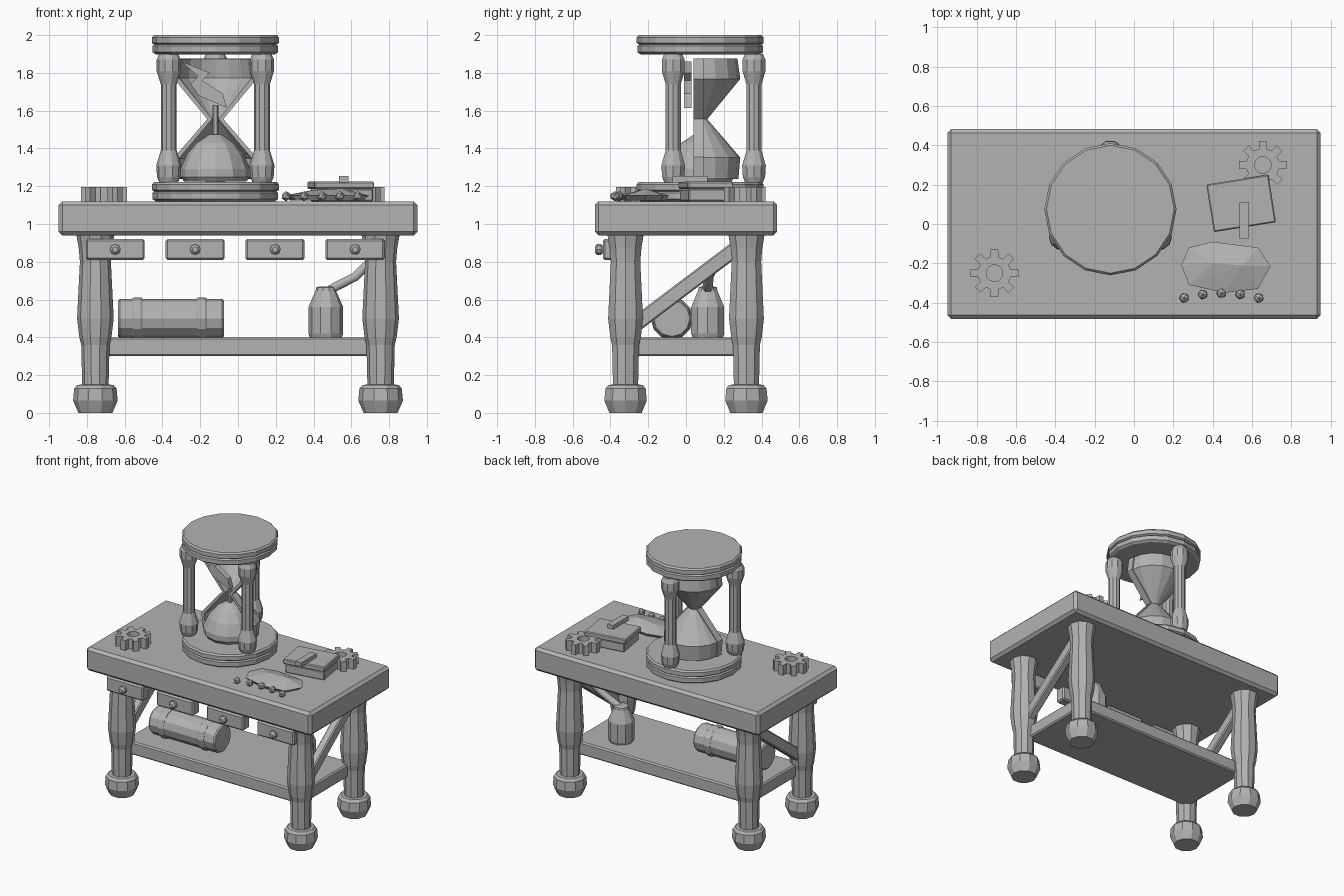
import bpy, bmesh, math
from mathutils import Matrix, Vector

cube = bpy.data.objects.get("Cube")
if cube:
    bpy.data.objects.remove(cube, do_unlink=True)

grey = bpy.data.materials.new("plain_grey")
grey.use_nodes = True
grey.diffuse_color = (0.45, 0.45, 0.45, 1)
grey.node_tree.nodes["Principled BSDF"].inputs["Base Color"].default_value = grey.diffuse_color


def finish(name, bm, bevel=0, solid=0):
    bmesh.ops.recalc_face_normals(bm, faces=bm.faces)
    mesh = bpy.data.meshes.new(name)
    bm.to_mesh(mesh)
    bm.free()
    mesh.materials.append(grey)
    ob = bpy.data.objects.new(name, mesh)
    bpy.context.collection.objects.link(ob)
    if solid:
        mod = ob.modifiers.new("wall", "SOLIDIFY")
        mod.thickness, mod.offset = solid, 0
    if bevel:
        mod = ob.modifiers.new("edge", "BEVEL")
        mod.width, mod.segments = bevel, 1
    return ob


def box(name, centre, size, bevel=0.01, rot=None):
    bm = bmesh.new()
    bmesh.ops.create_cube(bm, size=1)
    turn = rot or Matrix()
    bm.transform(Matrix.Translation(centre) @ turn @ Matrix.Diagonal((*size, 1)))
    return finish(name, bm, bevel)


def lathe(name, profile, place, sides=10, sweep=math.tau, turn=0, solid=0):
    """Revolve (radius, height) points around the local z axis."""
    bm = bmesh.new()
    full = sweep == math.tau
    count = sides if full else sides + 1
    rings = []
    for r, z in profile:
        angles = [turn + sweep * i / sides for i in range(count)]
        rings.append([bm.verts.new((r * math.cos(a), r * math.sin(a), z)) for a in angles])
    for low, high in zip(rings, rings[1:]):
        for i in range(sides):
            j = (i + 1) % count
            bm.faces.new((low[i], low[j], high[j], high[i]))
    if full:
        bm.faces.new(rings[0])
        bm.faces.new(rings[-1])
    bm.transform(place)
    return finish(name, bm, solid=solid)


def at(x, y, z=0):
    return Matrix.Translation((x, y, z))


def prism(name, points, place, depth, bevel=0):
    """Extrude a flat outline along its local z axis."""
    bm = bmesh.new()
    face = bm.faces.new([bm.verts.new((x, y, 0)) for x, y in points])
    new = bmesh.ops.extrude_face_region(bm, geom=[face])["geom"]
    bmesh.ops.translate(bm, vec=(0, 0, depth), verts=[v for v in new if isinstance(v, bmesh.types.BMVert)])
    bm.transform(place)
    return finish(name, bm, bevel)


# Bench: top, shelf, turned legs and side braces
box("bench_top", (0, 0, 1.03), (1.9, 0.965, 0.18), 0.02)
box("lower_shelf", (0, 0, 0.35), (1.5, 0.6, 0.1))
leg = [(0.09, 0), (0.118, 0.065), (0.112, 0.13), (0.095, 0.148), (0.07, 0.15), (0.075, 0.36),
       (0.085, 0.4), (0.097, 0.5), (0.082, 0.8), (0.088, 0.87), (0.102, 0.95)]
for sx, side in ((-1, "right"), (1, "left")):
    for sy, end in ((-1, "front"), (1, "back")):
        lathe(f"{end}_{side}_leg", leg, at(sx * 0.755, sy * 0.32))
    box(f"{side}_brace", (sx * 0.755, 0, 0.67), (0.06, 0.75, 0.08), 0.008,
        Matrix.Rotation(math.atan2(0.4, 0.53), 4, "X"))

# Drawers with round knobs
forward = Matrix.Rotation(math.pi / 2, 4, "X")
for i in range(4):
    x = -0.65 + 0.4233 * i
    box(f"drawer_{i + 1}", (x, -0.4, 0.865), (0.312, 0.08, 0.112))
    lathe(f"drawer_knob_{i + 1}", [(0.015, 0), (0.028, 0.015), (0.028, 0.035), (0.015, 0.048)],
          at(x, -0.435, 0.865) @ forward, 8)

# Rolled bundle with two straps
along = Matrix.Rotation(math.pi / 2, 4, "Y")
lathe("roll", [(0.095, 0), (0.103, 0.01), (0.103, 0.55), (0.095, 0.56)],
      at(-0.635, -0.075, 0.5) @ along, 12)
for i, x in enumerate((-0.56, -0.22)):
    lathe(f"roll_strap_{i + 1}", [(0.105, 0), (0.112, 0.01), (0.112, 0.045), (0.105, 0.055)],
          at(x, -0.075, 0.5) @ along, 12)

# Jar with bent spout
lathe("jar", [(0.085, 0.4), (0.092, 0.42), (0.092, 0.56), (0.055, 0.645), (0.05, 0.665), (0.03, 0.67)],
      at(0.465, 0.115))
curve = bpy.data.curves.new("jar_spout", "CURVE")
curve.dimensions, curve.bevel_depth, curve.bevel_resolution = "3D", 0.027, 1
curve.use_fill_caps = True
path = [(0.47, 0.115, 0.64), (0.52, 0.115, 0.67), (0.62, 0.12, 0.72), (0.69, 0.15, 0.79)]
spline = curve.splines.new("POLY")
spline.points.add(len(path) - 1)
for point, co in zip(spline.points, path):
    point.co = (*co, 1)
curve.materials.append(grey)
bpy.context.collection.objects.link(bpy.data.objects.new("jar_spout", curve))

# Hourglass frame: two plates and three columns
cx, cy = -0.12, 0.075
plate = [(0.315, 0), (0.333, 0.012), (0.333, 0.045), (0.322, 0.052), (0.336, 0.06), (0.336, 0.09), (0.325, 0.102)]
lathe("hourglass_base", plate, at(cx, cy, 1.12), 16)
lathe("hourglass_cap", plate, at(cx, cy, 1.898), 16)
column = [(0.05, 1.22), (0.062, 1.25), (0.066, 1.31), (0.042, 1.39), (0.042, 1.74),
          (0.064, 1.81), (0.064, 1.87), (0.05, 1.9)]
for i in range(3):
    a = math.pi / 2 + i * math.tau / 3
    lathe(f"hourglass_column_{i + 1}", column, at(cx + 0.285 * math.cos(a), cy + 0.285 * math.sin(a)))

# Broken glass: back half shell, rim bands along the cut, hanging shard
bulb = [(0.195, 1.24), (0.205, 1.35), (0.03, 1.555), (0.205, 1.77), (0.19, 1.875)]
lathe("glass_back", bulb, at(cx, cy), 8, math.pi, solid=0.015)
for sx, side in ((-1, "right"), (1, "left")):
    bm = bmesh.new()
    pairs = [[bm.verts.new((cx + sx * r, y, z)) for y in (0.04, 0.095)] for r, z in bulb]
    for p, q in zip(pairs, pairs[1:]):
        bm.faces.new((p[0], p[1], q[1], q[0]))
    finish(f"glass_{side}_rim", bm, solid=0.025)
shard = [(-0.3, 1.86), (-0.15, 1.8), (-0.19, 1.76), (-0.08, 1.69), (-0.06, 1.615),
         (-0.21, 1.68), (-0.25, 1.74), (-0.21, 1.78)]
prism("glass_shard", shard, at(0, 0.03) @ forward, 0.04)

# Sand heap and falling stream
lathe("sand_heap", [(0.165, 1.225), (0.185, 1.25), (0.185, 1.29), (0.15, 1.37), (0.1, 1.43), (0.03, 1.475)],
      at(cx, cy), 12)
lathe("sand_stream", [(0.016, 1.46), (0.016, 1.63)], at(cx, cy), 6)


# Gears: toothed ring with an open bore
def gear(name, x, y, teeth=8, height=0.075):
    bm = bmesh.new()
    rings = {}
    steps = [(0.085, -0.3), (0.123, -0.2), (0.123, 0.2), (0.085, 0.3)]
    for z in (0, height):
        outer, inner = [], []
        for t in range(teeth):
            for r, off in steps:
                a = (t + off) * math.tau / teeth
                outer.append(bm.verts.new((r * math.cos(a), r * math.sin(a), z)))
                inner.append(bm.verts.new((0.042 * math.cos(a), 0.042 * math.sin(a), z)))
        rings[z] = (outer, inner)
    (lo, li), (ho, hi) = rings.values()
    for i in range(len(lo)):
        j = (i + 1) % len(lo)
        for a, b in ((lo, ho), (ho, hi), (hi, li), (li, lo)):
            bm.faces.new((a[i], a[j], b[j], b[i]))
    bm.transform(at(x, y, 1.12))
    finish(name, bm)


gear("front_gear", -0.71, -0.25)
gear("back_gear", 0.655, 0.3)

# Stacked book with a bar on top
tilt = Matrix.Rotation(math.radians(9), 4, "Z")
box("book_pages", (0.55, 0.105, 1.153), (0.3, 0.23, 0.066), 0.006, tilt)
box("book_cover", (0.545, 0.105, 1.205), (0.32, 0.245, 0.038), 0.006, tilt)
box("book_bar", (0.56, 0.02, 1.237), (0.048, 0.185, 0.034), 0)

# Faceted stone and a row of pebbles
bm = bmesh.new()
rim = [(0.24, -0.21), (0.28, -0.12), (0.4, -0.09), (0.63, -0.12), (0.695, -0.215),
       (0.63, -0.33), (0.46, -0.35), (0.28, -0.31)]
for x, y in rim:
    bm.verts.new((x, y, 1.15))
    bm.verts.new((0.47 + (x - 0.47) * 0.85, -0.22 + (y + 0.22) * 0.85, 1.125))
for co in ((0.4, -0.2, 1.18), (0.55, -0.21, 1.188)):
    bm.verts.new(co)
bmesh.ops.convex_hull(bm, input=bm.verts)
finish("faceted_stone", bm)
for i in range(5):
    bm = bmesh.new()
    bmesh.ops.create_icosphere(bm, subdivisions=1, radius=0.027)
    bm.transform(at(0.255 + 0.095 * i, -0.352 - 0.006 * (i - 2) ** 2, 1.147))
    finish(f"pebble_{i + 1}", bm)
